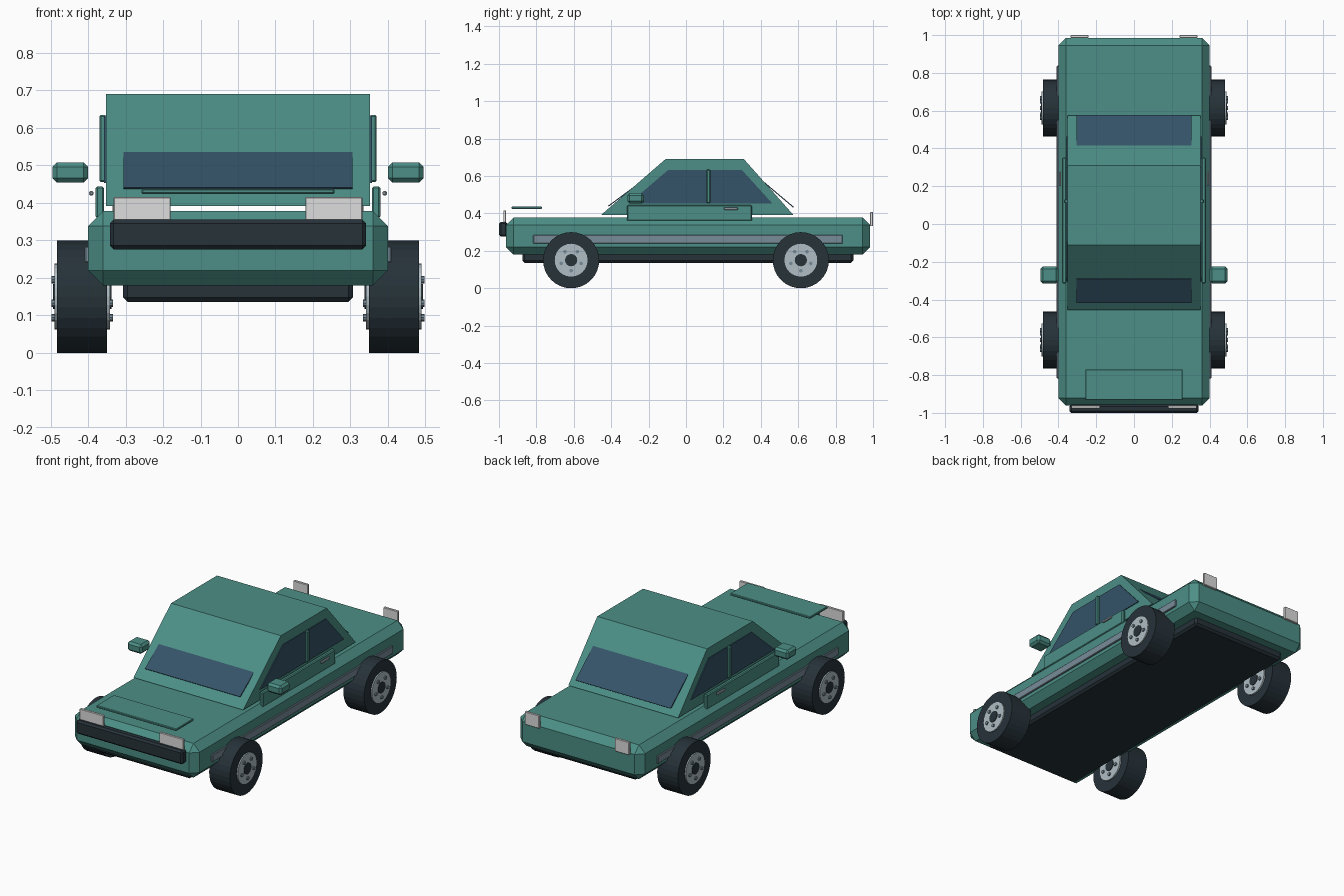
import bpy, bmesh, math
from mathutils import Matrix, Vector

if "Cube" in bpy.data.objects:
    bpy.data.objects.remove(bpy.data.objects["Cube"])


def s2l(c):
    c /= 255
    return c / 12.92 if c <= 0.04045 else ((c + 0.055) / 1.055) ** 2.4


def material(name, r, g, b):
    m = bpy.data.materials.new(name)
    m.diffuse_color = (s2l(r), s2l(g), s2l(b), 1)
    m.use_nodes = True
    m.node_tree.nodes["Principled BSDF"].inputs["Base Color"].default_value = m.diffuse_color
    return m


TEAL = material("teal paint", 76, 143, 134)
DARK = material("dark rubber", 38, 50, 57)
GLASS = material("blue glass", 52, 83, 104)
TRIM = material("grey trim", 120, 140, 152)
RIM = material("light rim", 176, 190, 197)
LAMP = material("pale lamp", 222, 221, 221)


def finish(name, bm, mat):
    bmesh.ops.recalc_face_normals(bm, faces=bm.faces)
    me = bpy.data.meshes.new(name)
    bm.to_mesh(me)
    bm.free()
    me.materials.append(mat)
    ob = bpy.data.objects.new(name, me)
    bpy.context.collection.objects.link(ob)
    return ob


def box(name, mat, x, y, z, bevel=0.0):
    """Box from (min, max) ranges with an optional chamfer."""
    bm = bmesh.new()
    lo, hi = Vector((x[0], y[0], z[0])), Vector((x[1], y[1], z[1]))
    bmesh.ops.create_cube(bm, size=1, matrix=Matrix.Translation((lo + hi) / 2)
                          @ Matrix.Diagonal((*(hi - lo), 1)))
    if bevel:
        bmesh.ops.bevel(bm, geom=bm.edges[:], offset=bevel, segments=1,
                        affect='EDGES', profile=0.5)
    return finish(name, bm, mat)


def prism(name, mat, profile, x0, x1):
    """Side profile of (y, z) points extruded along x."""
    bm = bmesh.new()
    face = bm.faces.new([bm.verts.new((x0, y, z)) for y, z in profile])
    new = bmesh.ops.extrude_face_region(bm, geom=[face])["geom"]
    bmesh.ops.translate(bm, vec=(x1 - x0, 0, 0),
                        verts=[v for v in new if isinstance(v, bmesh.types.BMVert)])
    return finish(name, bm, mat)


def cylinder(name, mat, x0, x1, y, z, r, sides):
    """Cylinder lying along x."""
    bm = bmesh.new()
    bmesh.ops.create_cone(bm, cap_ends=True, segments=sides, radius1=r, radius2=r,
                          depth=abs(x1 - x0),
                          matrix=Matrix.Translation(((x0 + x1) / 2, y, z))
                          @ Matrix.Rotation(math.pi / 2, 4, 'Y'))
    return finish(name, bm, mat)


def sides(s, a, b):
    """Mirror an x range to side s."""
    return (min(s * a, s * b), max(s * a, s * b))


# Body, underside and cabin
box("body", TEAL, (-0.40, 0.40), (-0.962, 0.985), (0.18, 0.378), 0.04)
box("chassis", DARK, (-0.307, 0.307), (-0.875, 0.895), (0.136, 0.22), 0.012)
prism("cabin", TEAL, [(-0.455, 0.391), (0.575, 0.391), (0.31, 0.69), (-0.11, 0.69)],
      -0.352, 0.352)
box("hood_panel", TEAL, (-0.257, 0.257), (-0.932, -0.77), (0.424, 0.437), 0.003)

# Windscreens, standing slightly proud of the cabin slopes
prism("windscreen", GLASS, [(-0.417, 0.441), (-0.29, 0.535), (-0.286, 0.531), (-0.413, 0.437)],
      -0.305, 0.305)
prism("rear_window", GLASS, [(0.577, 0.435), (0.405, 0.58), (0.401, 0.576), (0.573, 0.431)],
      -0.305, 0.305)

# Front bumper
box("bumper", DARK, (-0.342, 0.342), (-1.0, -0.955), (0.276, 0.355), 0.01)

for s, side in ((-1, "left"), (1, "right")):
    # Side glass, pillar and door
    prism("side_window_" + side, GLASS,
          [(-0.305, 0.453), (0.462, 0.453), (0.298, 0.633), (-0.095, 0.633)],
          s * 0.350, s * 0.357)
    box("pillar_" + side, TEAL, sides(s, 0.352, 0.370), (0.110, 0.130), (0.455, 0.634), 0.004)
    box("door_" + side, TEAL, sides(s, 0.357, 0.380), (-0.315, 0.352), (0.359, 0.444), 0.005)
    box("handle_" + side, RIM, sides(s, 0.386, 0.397), (0.203, 0.277), (0.419, 0.432), 0.003)
    box("side_trim_" + side, TRIM, sides(s, 0.39, 0.409), (-0.817, 0.838), (0.24, 0.284), 0.003)
    box("mirror_" + side, TEAL, sides(s, 0.40, 0.495), (-0.314, -0.225), (0.454, 0.508), 0.012)

    # Lamps
    box("headlight_" + side, LAMP, sides(s, 0.18, 0.332), (-0.977, -0.962), (0.30, 0.415), 0.002)
    box("tail_light_" + side, LAMP, sides(s, 0.242, 0.335), (0.985, 1.0), (0.332, 0.407), 0.002)

    # Wheels with rims, caps and bolts on both faces
    for y, end in ((-0.614, "front"), (0.614, "rear")):
        tag = end + "_" + side
        cylinder("tyre_" + tag, DARK, s * 0.35, s * 0.483, y, 0.15, 0.15, 32)
        cylinder("rim_" + tag, RIM, s * 0.341, s * 0.490, y, 0.15, 0.088, 24)
        cylinder("cap_" + tag, DARK, s * 0.338, s * 0.493, y, 0.15, 0.033, 16)
        for i in range(5):
            a = math.tau * i / 5 - math.pi / 2
            cylinder(f"bolt_{tag}_{i + 1}", TRIM, s * 0.333, s * 0.497,
                     y + 0.056 * math.cos(a), 0.15 + 0.056 * math.sin(a), 0.010, 8)
